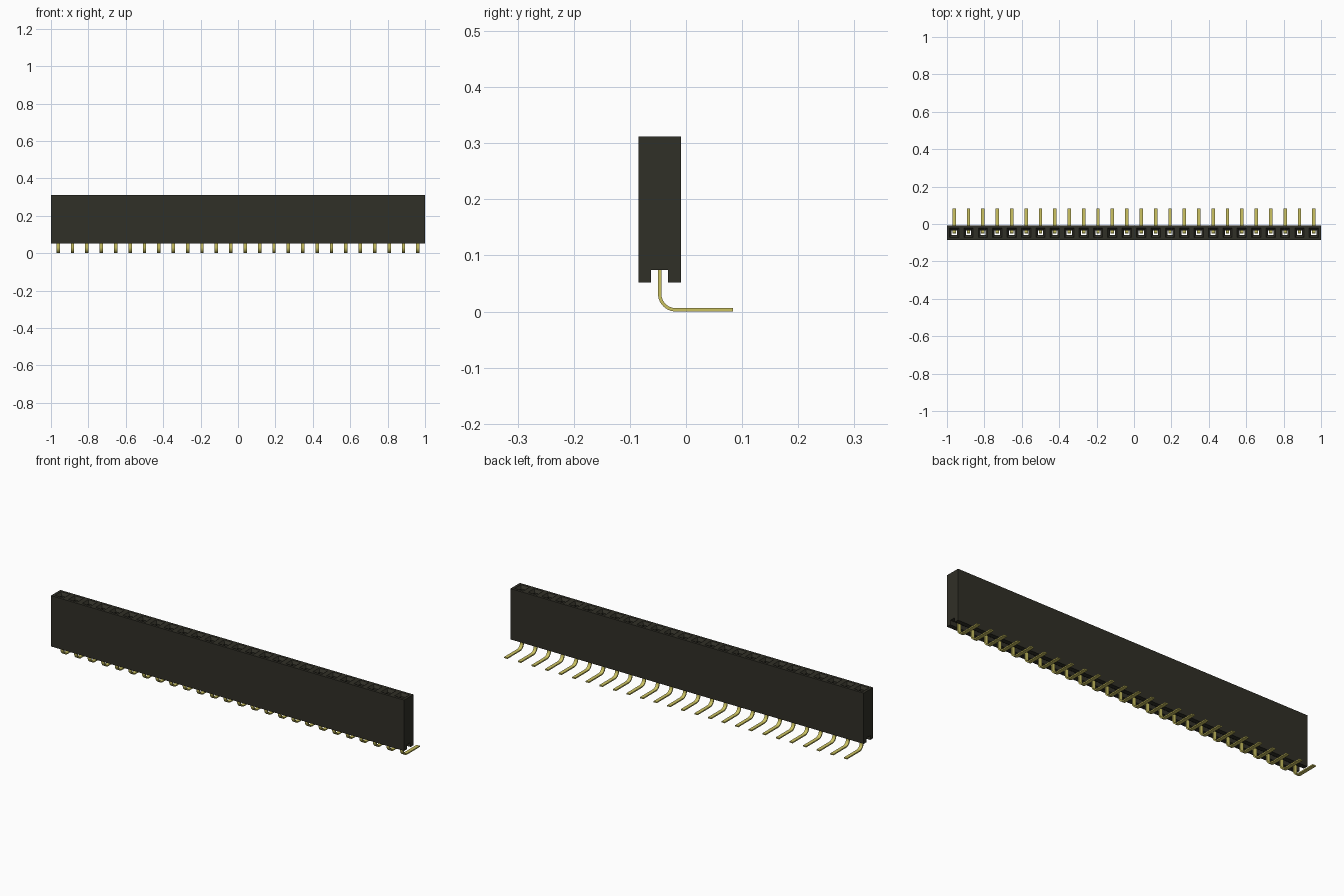
import bpy
import bmesh
from math import sin, cos, pi

if "Cube" in bpy.data.objects:
    bpy.data.objects.remove(bpy.data.objects["Cube"])

COUNT = 26
PITCH = 2 / COUNT
MID_Y = -0.047                      # centre line of the housing
HALF_Y = 0.038
SLOT = 0.015                        # half width of the slot underneath
BOTTOM, ROOF, TOP = 0.052, 0.074, 0.312
CENTRES = [-1 + PITCH * (i + 0.5) for i in range(COUNT)]


def material(name, colour, roughness):
    mat = bpy.data.materials.new(name)
    mat.use_nodes = True
    mat.diffuse_color = (*colour, 1)
    node = mat.node_tree.nodes["Principled BSDF"]
    node.inputs["Base Color"].default_value = (*colour, 1)
    node.inputs["Roughness"].default_value = roughness
    return mat


def finish(bm, name, mat):
    bmesh.ops.remove_doubles(bm, verts=bm.verts, dist=1e-5)
    bmesh.ops.recalc_face_normals(bm, faces=bm.faces)
    mesh = bpy.data.meshes.new(name)
    bm.to_mesh(mesh)
    bm.free()
    mesh.materials.append(mat)
    obj = bpy.data.objects.new(name, mesh)
    bpy.context.collection.objects.link(obj)
    return obj


def rect(bm, x, half_x, half_y, z):
    return [bm.verts.new((x + sx * half_x, MID_Y + sy * half_y, z))
            for sx, sy in ((-1, -1), (1, -1), (1, 1), (-1, 1))]


def bridge(bm, a, b):
    n = len(a)
    for i in range(n):
        j = (i + 1) % n
        bm.faces.new((a[i], a[j], b[j], b[i]))


black = material("black plastic", (0.030, 0.029, 0.020), 0.6)
gold = material("gold metal", (0.60, 0.54, 0.12), 0.4)

# Housing: one open socket per cell, from the top rim down to the slot roof
bm = bmesh.new()
for x in CENTRES:
    rings = [rect(bm, x, PITCH / 2, HALF_Y, TOP),
             rect(bm, x, 0.025, 0.025, TOP),
             rect(bm, x, 0.014, 0.013, TOP - 0.014),
             rect(bm, x, 0.014, 0.013, ROOF),
             rect(bm, x, PITCH / 2, SLOT, ROOF)]
    for upper, lower in zip(rings, rings[1:]):
        bridge(bm, upper, lower)
    # The cell rims need no wall where two cells meet
    # Outer walls, feet and slot sides
    for side in (-1, 1):
        profile = [(SLOT, ROOF), (SLOT, BOTTOM), (HALF_Y, BOTTOM), (HALF_Y, TOP)]
        rows = [[bm.verts.new((x + sx * PITCH / 2, MID_Y + side * y, z))
                 for sx in (-1, 1)] for y, z in profile]
        for a, b in zip(rows, rows[1:]):
            bm.faces.new((a[0], a[1], b[1], b[0]))
# End walls with the slot notch
half_outline = [(SLOT, ROOF), (SLOT, BOTTOM), (HALF_Y, BOTTOM), (HALF_Y, TOP)]
outline = half_outline + [(-y, z) for y, z in reversed(half_outline)]
for end in (-1, 1):
    bm.faces.new([bm.verts.new((end, MID_Y + y, z)) for y, z in outline])
finish(bm, "housing", black)

# Pins: flat strips running down from the socket and bending to the back
RADIUS, THICK, WIDTH, STEPS = 0.029, 0.006, 0.018, 10
path = [(MID_Y, 0.18, -1, 0)]
for i in range(STEPS + 1):
    a = pi / 2 * i / STEPS
    path.append((MID_Y + RADIUS * (1 - cos(a)),
                 THICK / 2 + RADIUS * (1 - sin(a)), -cos(a), -sin(a)))
path.append((0.084, THICK / 2, 0, -1))

for number, x in enumerate(CENTRES, 1):
    bm = bmesh.new()
    loops = []
    for y, z, ny, nz in path:
        loops.append([bm.verts.new((x + sx * WIDTH / 2,
                                    y + s * ny * THICK / 2,
                                    z + s * nz * THICK / 2))
                      for sx, s in ((-1, -1), (1, -1), (1, 1), (-1, 1))])
    for a, b in zip(loops, loops[1:]):
        bridge(bm, a, b)
    bm.faces.new(loops[0])
    bm.faces.new(loops[-1])
    pin = finish(bm, f"pin_{number}", gold)
    bpy.ops.object.select_all(action="DESELECT")
    pin.select_set(True)
    bpy.context.view_layer.objects.active = pin
    bpy.ops.object.shade_smooth_by_angle(angle=pi / 6)
